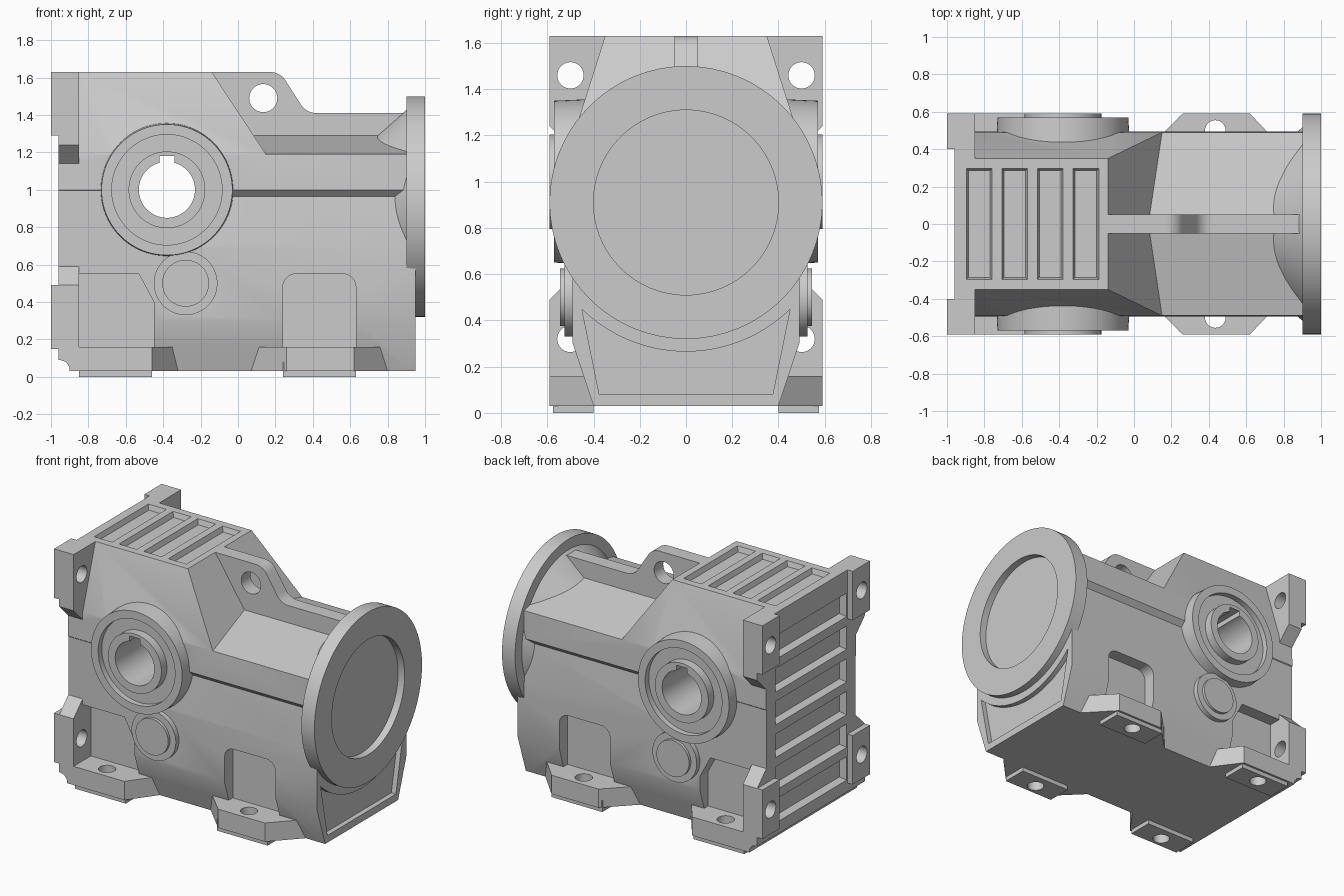
import bpy, bmesh
from math import sin, cos, radians

if "Cube" in bpy.data.objects:
    bpy.data.objects.remove(bpy.data.objects["Cube"])


def prism(name, pts, axis, a, b, pts2=None):
    """Extrude a 2D profile along an axis; pts2 gives a different end profile."""
    place = {'x': lambda p, t: (t, p[0], p[1]),
             'y': lambda p, t: (p[0], t, p[1]),
             'z': lambda p, t: (p[0], p[1], t)}[axis]
    bm = bmesh.new()
    v1 = [bm.verts.new(place(p, a)) for p in pts]
    v2 = [bm.verts.new(place(p, b)) for p in (pts2 or pts)]
    bm.faces.new(v1)
    bm.faces.new(v2)
    for i in range(len(pts)):
        j = (i + 1) % len(pts)
        bm.faces.new((v1[i], v1[j], v2[j], v2[i]))
    bmesh.ops.recalc_face_normals(bm, faces=bm.faces)
    mesh = bpy.data.meshes.new(name)
    bm.to_mesh(mesh)
    bm.free()
    ob = bpy.data.objects.new(name, mesh)
    bpy.context.collection.objects.link(ob)
    return ob


def arc(cx, cy, r, a0, a1, n=8):
    return [(cx + r * cos(radians(a0 + (a1 - a0) * i / n)),
             cy + r * sin(radians(a0 + (a1 - a0) * i / n))) for i in range(n + 1)]


def circle(cx, cy, r, n=80):
    return arc(cx, cy, r, 0, 360, n)[:-1]


def rect(x0, x1, y0, y1, inset=0):
    return [(x0 + inset, y0 + inset), (x1 - inset, y0 + inset),
            (x1 - inset, y1 - inset), (x0 + inset, y1 - inset)]


def activate(ob):
    bpy.ops.object.select_all(action='DESELECT')
    ob.select_set(True)
    bpy.context.view_layer.objects.active = ob


def combine(ob, op, *args, **kw):
    """Boolean a new prism into ob, then discard the prism."""
    tool = prism("tool", *args, **kw)
    activate(ob)
    m = ob.modifiers.new("bool", 'BOOLEAN')
    m.operation, m.solver, m.object = op, 'EXACT', tool
    bpy.ops.object.modifier_apply(modifier=m.name)
    bpy.data.objects.remove(tool, do_unlink=True)


def finish(ob):
    activate(ob)
    bpy.ops.object.shade_smooth_by_angle(angle=radians(25))


# Housing: only the +y half is modelled, then mirrored
housing = prism("housing", [(-.1, .03), (.40, .03), (.49, .3), (.49, .69), (.46, .965), (.495, 1.0),
                            (.49, 1.19), (.05, 1.29), (-.1, 1.29)], 'x', -.96, .92)


def add(*a, **k):
    combine(housing, 'UNION', *a, **k)


def cut(*a, **k):
    combine(housing, 'DIFFERENCE', *a, **k)


# upper gear chamber with sloping sides and end, and the wall below it
add(rect(-.96, .15, -.2, .49), 'z', 1.19, 1.63,
    pts2=[(-.96, -.2), (-.14, -.2), (-.14, .35), (-.96, .35)])
add(rect(-.96, -.38, -.1, .49), 'z', .5, 1.19)
# rear plate with corner lugs, and lug pads
add([(-.1, .03), (.59, .03), (.59, .49), (.49, .59), (.49, 1.14), (.59, 1.24), (.59, 1.63), (-.1, 1.63)],
    'x', -.96, -.85)
for z0, z1 in ((.15, .49), (1.29, 1.63)):
    add(rect(.40, .59, z0, z1), 'x', -1.0, -.9)
# lower front end
add([(-.1, .03), (.40, .03), (.49, .3), (.49, .58), (-.1, .58)], 'x', .5, .95)
# recesses above the feet
cut([(.24, .16), (.63, .16)] + arc(.56, .48, .07, 0, 90) + arc(.31, .48, .07, 90, 180), 'y', .40, .7)
cut([(-.85, .16), (-.45, .16), (-.45, .40), (-.53, .55), (-.85, .55)], 'y', .40, .7)
# feet, their pads and bolt holes
feet = (([(.07, .3), (.07, .4), (.26, .59), (.62, .59), (.80, .4), (.80, .3)], .24, .63),
        ([(-.96, .3), (-.96, .59), (-.46, .59), (-.32, .4), (-.32, .3)], -.85, -.46))
for outline, x0, x1 in feet:
    add(outline, 'z', .03, .16)
    add(rect(x0, x1, .40, .575), 'z', 0, .08)
    cut(circle((x0 + x1) / 2, .5, .055, 40), 'z', -.1, .3)
# notch along the bottom rear edge
cut([(-1.1, -.1), (-.9, -.1), (-.9, .05), (-.92, .08), (-.95, .09), (-1.1, .09)], 'y', -.2, .7)
# lug bolt holes
for z in (.32, 1.46):
    cut(circle(.5, z, .057, 40), 'x', -1.1, -.8)
# lifting rib with eye
add([(-.2, 1.2), (-.2, 1.63)] + arc(.17, 1.53, .10, 90, 30) + arc(.42, 1.51, .10, 210, 270)
    + [(.92, 1.41), (.92, 1.2)], 'y', -.1, .05)
cut(circle(.135, 1.49, .075, 48), 'y', -.3, .3)
# output boss with stepped recess and shaft bore
add(circle(-.38, 1.0, .36), 'y', .35, .57, pts2=circle(-.38, 1.0, .35))
cut(circle(-.38, 1.0, .295), 'y', .53, .7)
cut(circle(-.38, 1.0, .2), 'y', -.2, .7)
# round side boss
add(circle(-.28, .5, .17), 'y', .35, .525)
# tapered pockets on the top and the rear
for x0 in (-.90, -.71, -.52, -.33):
    cut(rect(x0, x0 + .145, -.2, .30), 'z', 1.64, 1.595, pts2=rect(x0, x0 + .145, -.2, .30, .015))
for i in range(6):
    z0 = .17 + i * .227
    cut(rect(-.2, .395, z0, z0 + .17), 'x', -.97, -.915, pts2=rect(-.2, .395, z0, z0 + .17, .02))
# shallow recess on the front end, curved around the flange
cut([(-.1, .08), (.375, .08)] + arc(0, .91, .645, -45.8, -99, 20), 'x', .915, 1.1)

# trim to the half, open the middle, mirror
combine(housing, 'INTERSECT', rect(-2, 2, -1, 3), 'y', 0, 1)
bm = bmesh.new()
bm.from_mesh(housing.data)
bmesh.ops.delete(bm, geom=[f for f in bm.faces if all(abs(v.co.y) < 1e-5 for v in f.verts)], context='FACES')
bm.to_mesh(housing.data)
bm.free()
activate(housing)
mirror = housing.modifiers.new("mirror", 'MIRROR')
mirror.use_axis = (False, True, False)
bpy.ops.object.modifier_apply(modifier=mirror.name)
finish(housing)

# Hollow output shaft with keyway
shaft = prism("output_shaft", circle(-.38, 1.0, .205), 'y', -.59, .59)
combine(shaft, 'DIFFERENCE', circle(-.38, 1.0, .15), 'y', -.8, .8)
combine(shaft, 'DIFFERENCE', rect(-.42, -.34, 1.0, 1.18), 'y', -.8, .8)
finish(shaft)

# Side caps
for side, s in (("front", -1), ("back", 1)):
    finish(prism(side + "_side_cap", circle(-.28, .5, .125), 'y', .45 * s, .545 * s))

# Input flange with conical neck and face recess
flange = prism("input_flange", circle(0, .91, .59, 128), 'x', .9, 1.0)
combine(flange, 'UNION', circle(0, .91, .35, 128), 'x', .71, .91, pts2=circle(0, .91, .525, 128))
combine(flange, 'DIFFERENCE', circle(0, .91, .40, 96), 'x', .95, 1.1)
finish(flange)
